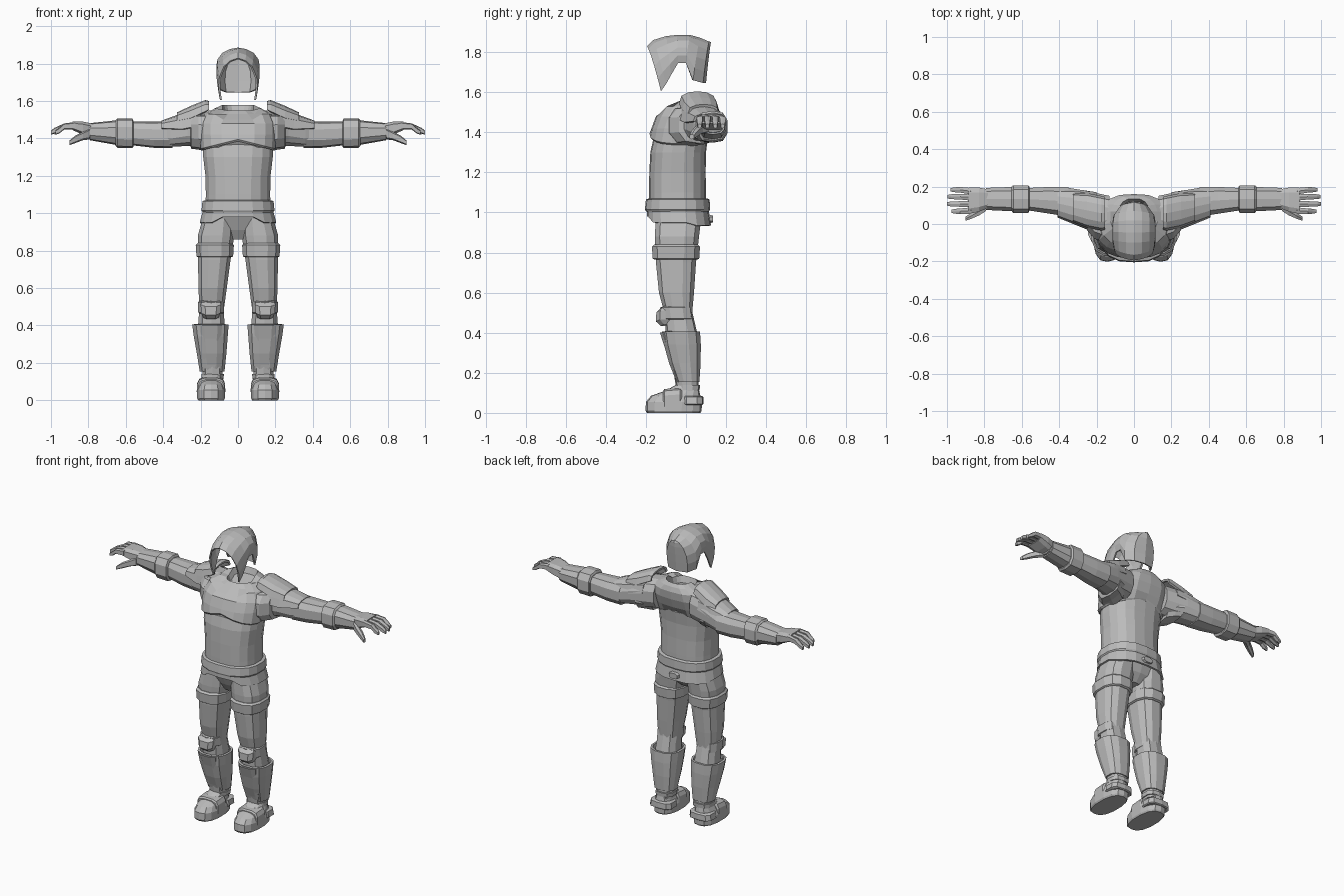
import bpy, bmesh, math

mat = bpy.data.materials.new("plate grey")
mat.diffuse_color = (0.5, 0.5, 0.5, 1)


def finish(name, bm, mirror=True, thick=0.0):
    bmesh.ops.remove_doubles(bm, verts=bm.verts, dist=0.0005)
    bmesh.ops.recalc_face_normals(bm, faces=bm.faces)
    me = bpy.data.meshes.new(name)
    bm.to_mesh(me)
    bm.free()
    me.materials.append(mat)
    ob = bpy.data.objects.new(name, me)
    bpy.context.collection.objects.link(ob)
    if thick:
        s = ob.modifiers.new("thickness", 'SOLIDIFY')
        s.thickness, s.offset = thick, -1
    if mirror:
        ob.modifiers.new("mirror", 'MIRROR')
    return ob


def skin(bm, rings, closed):
    vs = [[bm.verts.new(p) for p in r] for r in rings]
    n = len(vs[0])
    for a, b in zip(vs, vs[1:]):
        for i in range(n if closed else n - 1):
            j = (i + 1) % n
            bm.faces.new((a[i], a[j], b[j], b[i]))
    return vs


def loft(name, axis, secs, n=10, power=0.8, cap=True, mirror=True, thick=0.0, edit=None):
    """Rings along an axis; each section is (position, a0, a1, b0, b1)."""
    rings = []
    for p, a0, a1, b0, b1 in secs:
        ring = []
        for i in range(n):
            t = 2 * math.pi * (i + 0.5) / n
            c, s = math.cos(t), math.sin(t)
            k = 1 / math.cos(math.pi / n)
            u = (a0 + a1) / 2 + (a1 - a0) / 2 * max(-1, min(1, k * math.copysign(abs(c) ** power, c)))
            v = (b0 + b1) / 2 + (b1 - b0) / 2 * max(-1, min(1, k * math.copysign(abs(s) ** power, s)))
            ring.append({'x': (p, u, v), 'y': (u, p, v), 'z': (u, v, p)}[axis])
        rings.append(ring)
    bm = bmesh.new()
    vs = skin(bm, rings, True)
    if cap:
        bm.faces.new(vs[0])
        bm.faces.new(vs[-1])
    if edit:
        for v in bm.verts:
            edit(v.co)
    return finish(name, bm, mirror, thick)


def shoulder_plate(name, secs, n=6):
    """Arched plate over the arm; each section is (x, y0, y1, edge z, top z)."""
    rings = [[(x, (y0 + y1) / 2 - (y1 - y0) / 2 * math.cos(math.pi * i / n),
               e + (t - e) * math.sin(math.pi * i / n) ** 0.7) for i in range(n + 1)]
             for x, y0, y1, e, t in secs]
    bm = bmesh.new()
    skin(bm, rings, False)
    finish(name, bm, thick=0.014)


# Helmet: open shell of arches from pointed brim to the back of the skull
arch = [(0, 0), (.38, .06), (.72, .2), (.95, .45), (1, .72), (.92, 1)]
stations = [(-.195, 1.83, -.125, 1.605, .105), (-.165, 1.86, -.1, 1.64, .112),
            (-.1, 1.88, -.075, 1.685, .116), (-.045, 1.886, -.04, 1.745, .116),
            (.02, 1.886, .0, 1.745, .116), (.07, 1.872, .035, 1.66, .11),
            (.115, 1.853, .085, 1.647, .075), (.125, 1.85, .1, 1.645, 0)]
rings = []
for yt, zt, yb, zb, w in stations:
    half = [(w * f, yt + (yb - yt) * d ** 0.8, zt + (zb - zt) * d) for f, d in arch]
    rings.append([(-x, y, z) for x, y, z in half[:0:-1]] + half)
bm = bmesh.new()
skin(bm, rings, False)
finish("helmet", bm, mirror=False, thick=0.01)

# Torso: abdomen under an overlapping chest plate with a sunken collar
loft("abdomen", 'z', [(.98, -.175, .175, -.185, .1), (1.1, -.172, .172, -.185, .1),
                      (1.2, -.174, .174, -.183, .098), (1.3, -.186, .186, -.178, .1),
                      (1.38, -.19, .19, -.16, .11)], 18, .85, mirror=False)


def chest_edge(co):
    if co.z < 1.35:
        co.z += .05 * max(0, 1 - abs(co.x) / .2)
    if co.z > 1.52 and co.y < .03 and abs(co.x) < .09:
        co.z -= .03


loft("chest_plate", 'z', [(1.335, -.19, .19, -.175, .105), (1.345, -.2, .2, -.182, .112),
                          (1.42, -.205, .205, -.172, .135), (1.48, -.205, .205, -.15, .155),
                          (1.53, -.18, .18, -.12, .16), (1.56, -.125, .125, -.07, .15),
                          (1.58, -.082, .082, -.045, .135), (1.54, -.07, .07, -.03, .12)],
     18, .8, mirror=False, edit=chest_edge)

# Pelvis, belt and skirt
loft("pelvis", 'z', [(.86, -.04, .04, -.1, .02), (.91, -.13, .13, -.13, .06),
                     (1.0, -.175, .175, -.17, .09)], 14, mirror=False)
loft("belt", 'z', [(1.005, -.188, .188, -.2, .115), (1.015, -.195, .195, -.205, .12),
                   (1.065, -.19, .19, -.2, .118), (1.07, -.172, .172, -.185, .105)],
     18, .85, mirror=False)


def skirt_edge(co):
    if co.z < .96:
        co.z += .03 if co.y < -.1 and abs(co.x) < .14 else (-.015 if co.y > .03 else 0)


loft("skirt", 'z', [(.95, -.205, .205, -.195, .125), (1.02, -.186, .186, -.195, .112)],
     18, .85, cap=False, mirror=False, thick=.012, edit=skirt_edge)
loft("back_clasp", 'y', [(.1, -.04, .04, .945, .99), (.135, -.03, .03, .95, .985)], 8, mirror=False)

# Arms
loft("upper_arm", 'x', [(.13, -.05, .15, 1.36, 1.55), (.2, -.04, .165, 1.355, 1.545),
                        (.27, .0, .18, 1.36, 1.525), (.36, .035, .195, 1.355, 1.49),
                        (.39, .05, .195, 1.365, 1.48)], 12)
loft("forearm", 'x', [(.35, .04, .198, 1.348, 1.492), (.45, .055, .198, 1.35, 1.49),
                      (.58, .075, .192, 1.365, 1.49), (.73, .075, .19, 1.385, 1.475),
                      (.8, .085, .185, 1.4, 1.475)], 10)
loft("forearm_cuff", 'x', [(.56, .07, .2, 1.355, 1.497), (.565, .058, .207, 1.348, 1.507),
                           (.645, .058, .207, 1.35, 1.507), (.655, .07, .2, 1.36, 1.497)])
loft("gauntlet", 'x', [(.65, .068, .198, 1.365, 1.497), (.79, .075, .193, 1.39, 1.482)], 10)
loft("shoulder_sleeve", 'x', [(.17, -.09, .13, 1.33, 1.53), (.21, -.08, .16, 1.34, 1.53),
                              (.25, -.035, .175, 1.345, 1.53), (.255, .0, .165, 1.36, 1.52)], 10)
shoulder_plate("shoulder_plate_upper", [(.155, -.03, .145, 1.555, 1.6), (.175, -.035, .15, 1.545, 1.605),
                                        (.25, -.02, .165, 1.51, 1.575), (.325, .01, .165, 1.495, 1.54)])
shoulder_plate("shoulder_plate_lower", [(.2, -.05, .17, 1.47, 1.55), (.3, -.01, .185, 1.45, 1.535),
                                        (.41, .035, .185, 1.455, 1.495)])

# Hands
loft("palm", 'x', [(.78, .085, .185, 1.405, 1.48), (.83, .065, .195, 1.42, 1.49),
                   (.885, .055, .195, 1.445, 1.49)], 8, .6)
for i, (y, tip) in enumerate([(.072, .975), (.107, 1.0), (.142, .998), (.175, .98)]):
    s = .004 * (i - 1)
    loft("finger_%d" % (i + 1), 'x', [(.87, y - .017, y + .017, 1.448, 1.488),
                                     (.93, y + s - .015, y + s + .015, 1.447, 1.48),
                                     (tip - .02, y + s - .013, y + s + .013, 1.427, 1.457),
                                     (tip, y + s - .009, y + s + .009, 1.42, 1.442)], 6, .7)
loft("thumb", 'x', [(.79, .07, .12, 1.395, 1.455), (.83, .045, .085, 1.39, 1.435),
                    (.87, .028, .06, 1.375, 1.415), (.9, .018, .04, 1.365, 1.39)], 6)

# Legs
loft("thigh", 'z', [(.49, .075, .205, -.105, .03), (.6, .06, .212, -.135, .04),
                    (.75, .04, .213, -.15, .05), (.88, .02, .215, -.155, .065),
                    (1.0, .02, .18, -.15, .08)], 12)
loft("thigh_band", 'z', [(.765, .035, .215, -.158, .058), (.77, .026, .222, -.166, .066),
                         (.83, .022, .226, -.17, .07), (.84, .035, .216, -.158, .06)], 12)
loft("shin", 'z', [(.1, .085, .185, -.045, .06), (.25, .08, .2, -.07, .065),
                   (.38, .07, .215, -.1, .06), (.51, .078, .205, -.105, .03)], 10)
loft("knee_band", 'z', [(.465, .08, .205, -.11, .03), (.47, .074, .213, -.12, .036),
                        (.525, .074, .213, -.13, .03), (.53, .085, .205, -.115, .025)], 10)


def chevron(co):
    co.z += .4 * abs(co.x - .145)


loft("knee_cap", 'z', [(.425, .105, .185, -.125, -.06), (.445, .095, .197, -.15, -.06),
                       (.49, .09, .2, -.148, -.06), (.515, .1, .19, -.125, -.06)], 8, .7, edit=chevron)
loft("shin_guard", 'z', [(.155, .072, .205, -.048, .067), (.25, .062, .22, -.085, .073),
                         (.34, .055, .236, -.11, .074), (.405, .05, .245, -.12, .07)],
     12, cap=False, thick=.014)
loft("shin_ridge", 'z', [(.17, .105, .185, -.055, -.02), (.4, .085, .205, -.13, -.05)], 8, .6)

# Boots
loft("boot", 'z', [(0, .075, .212, -.195, .072), (.01, .07, .218, -.202, .078),
                   (.055, .07, .218, -.2, .08), (.085, .08, .208, -.175, .072),
                   (.112, .09, .195, -.1, .066), (.14, .085, .19, -.05, .064)], 14, .85)
loft("instep_strap", 'y', [(-.115, .075, .212, 0, .11), (-.108, .07, .218, 0, .119),
                           (-.03, .07, .218, 0, .126), (-.02, .075, .21, 0, .118)], 12, .6)
loft("heel_strap", 'z', [(.04, .072, .212, -.03, .082), (.045, .066, .222, -.03, .088),
                         (.08, .07, .215, -.03, .086), (.085, .078, .205, -.03, .078)], 10, .7)
loft("ankle_cuff", 'z', [(.115, .078, .195, -.05, .068), (.14, .075, .195, -.052, .07)], 10)
